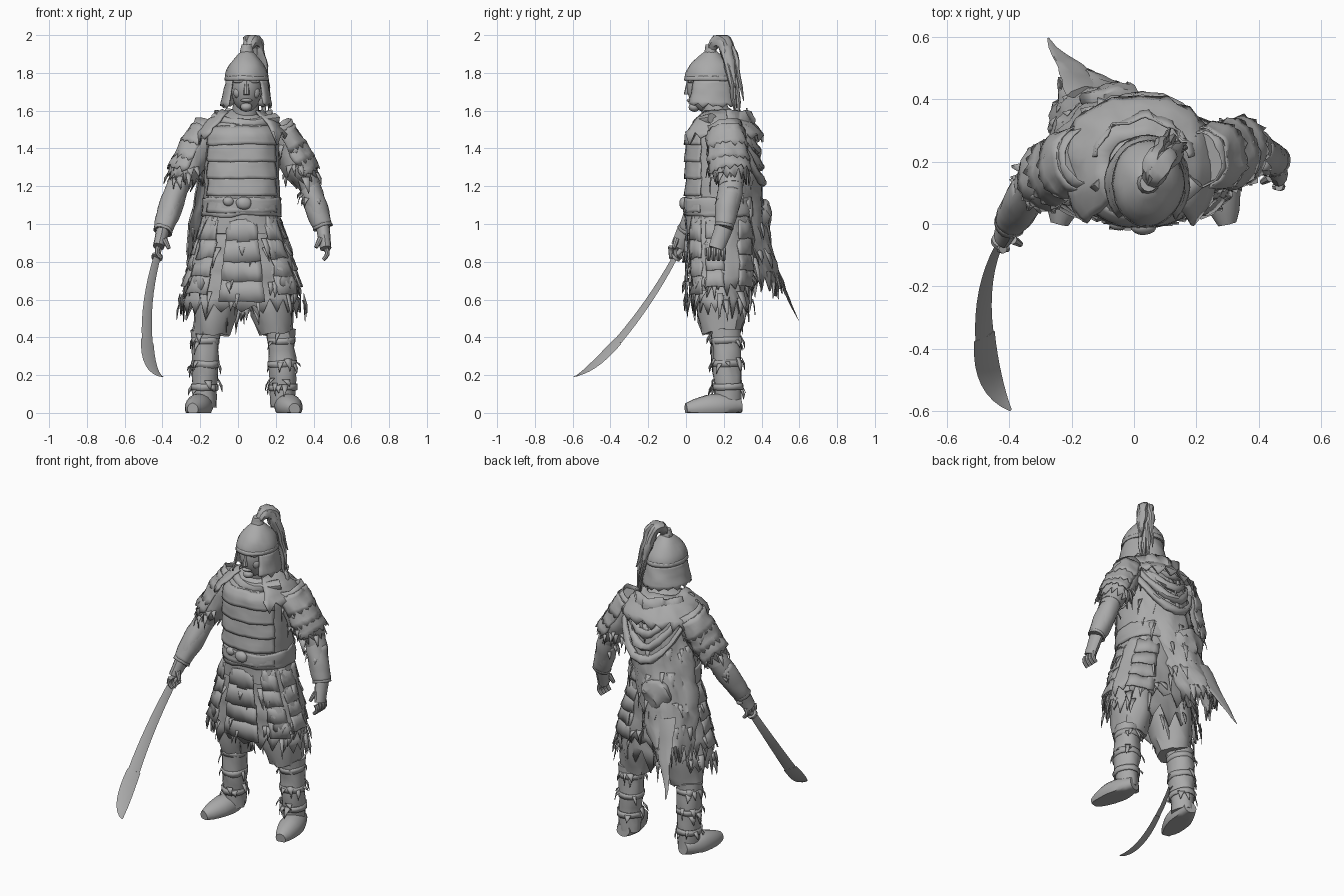
import bpy, bmesh, math, random
from mathutils import Vector, Matrix, noise

random.seed(4)
cube = bpy.data.objects.get("Cube")
if cube:
    bpy.data.objects.remove(cube, do_unlink=True)

shade = (0.4, 0.4, 0.4, 1)
grey = bpy.data.materials.new("stone grey")
grey.use_nodes = True
grey.diffuse_color = shade
grey.node_tree.nodes["Principled BSDF"].inputs["Base Color"].default_value = shade


def finish(name, bm, thick=0):
    bmesh.ops.recalc_face_normals(bm, faces=bm.faces)
    mesh = bpy.data.meshes.new(name)
    bm.to_mesh(mesh)
    bm.free()
    mesh.materials.append(grey)
    part = bpy.data.objects.new(name, mesh)
    bpy.context.collection.objects.link(part)
    bpy.ops.object.select_all(action='DESELECT')
    part.select_set(True)
    bpy.context.view_layer.objects.active = part
    bpy.ops.object.shade_smooth_by_angle(angle=math.radians(40))
    if thick:
        part.modifiers.new("thickness", 'SOLIDIFY').thickness = thick


def crumple(point, amount):
    return point + (noise.noise_vector(point * 14) + noise.noise_vector(point * 35) / 2) * amount


def loft(name, path, sizes, sides=18, arc=None, hem=0, hollow=False, level=False,
         wrinkle=.006, box=1, thick=0, roll=0):
    """Skin elliptical rings along a path; a hem makes the last ring ragged."""
    bm = bmesh.new()
    first, last = arc or (0, 360)
    count, end = (sides + 1 if arc else sides), len(path) - 1
    grid = []
    for j, (centre, (width, depth)) in enumerate(zip(path, sizes)):
        up = Vector((0, 0, 1))
        along = path[max(j - 1, 0)] - path[min(j + 1, end)]
        turn = Matrix.Identity(3) if level else up.rotation_difference(along).to_matrix()
        turn = turn @ Matrix.Rotation(math.radians(roll), 3, 'Z')
        ring = []
        for i in range(count):
            angle = math.radians(first + (last - first) * i / sides)
            c, s = math.cos(angle), math.sin(angle)
            spot = Vector((math.copysign(abs(c) ** box, c) * width,
                           math.copysign(abs(s) ** box, s) * depth, 0))
            if j == end:
                spot.z += hem * (random.uniform(-1, -.3) if i % 2 else random.uniform(0, .5))
            spot = crumple(centre + turn @ spot, wrinkle)
            spot.z = min(max(spot.z, 0), 2)
            ring.append(bm.verts.new(spot))
        grid.append(ring)
    for upper, lower in zip(grid, grid[1:]):
        for i in range(sides):
            k = (i + 1) % count
            bm.faces.new((upper[i], upper[k], lower[k], lower[i]))
    if not (arc or hollow or hem):
        bm.faces.new(grid[0])
        bm.faces.new(grid[-1])
    finish(name, bm, thick)


def hull(name, start, end, first, last, bulge=0, bend=(0, 0, 0), squash=1, steps=8, **style):
    """Loft from start to end, bending and bulging most halfway."""
    start, end, bend = Vector(start), Vector(end), Vector(bend)
    path, sizes = [], []
    for k in range(steps + 1):
        t = k / steps
        arch = 4 * t * (1 - t)
        path.append(start.lerp(end, t) + bend * arch)
        radius = first + (last - first) * t + bulge * arch
        sizes.append((radius, radius * squash))
    loft(name, path, sizes, **style)


def axis(height):
    return Vector((.02, .18, height))


def body(height):
    """Half width and half depth of the figure at a height."""
    slope = math.sqrt(min(max((1.62 - height) / .14, 0), 1))
    return (.2 + max(0, 1.05 - height) * .3) * slope, .18 * slope


def layer(name, top, bottom, grow=0, flare=0, steps=6, box=.85, **style):
    """Clothing that follows the body, offset outward by grow and flare."""
    path, sizes = [], []
    for k in range(steps + 1):
        path.append(axis(top + (bottom - top) * k / steps))
        sizes.append([half + grow + flare * k / steps for half in body(path[-1].z)])
    loft(name, path, sizes, box=box, **style)


def blob(name, centre, size, wrinkle=.003):
    bm = bmesh.new()
    bmesh.ops.create_icosphere(bm, subdivisions=3, radius=1)
    for vert in bm.verts:
        scaled = Vector(a * b for a, b in zip(vert.co, size))
        vert.co = crumple(Vector(centre) + scaled, wrinkle)
    finish(name, bm)


def rags(name, centre, reach, count=8, drop=.07, arc=(0, 360)):
    """Pointed cloth strips hanging around an ellipse."""
    bm = bmesh.new()
    for _ in range(count):
        angle = math.radians(random.uniform(*arc))
        c, s = math.cos(angle), math.sin(angle)
        out = Vector((c, s, 0))
        side = Vector((-s, c, 0)) * random.uniform(.01, .025)
        root = centre + Vector((c * reach[0], s * reach[1], random.uniform(-.03, .03)))
        tip = root + out * random.uniform(0, .03) + side * random.uniform(-1, 1)
        tip.z -= drop * random.uniform(.5, 1.2)
        middle = root.lerp(tip, .5) + out * .01
        a, b, m, e = [bm.verts.new(p) for p in (root - side, root + side, middle + side / 2, tip)]
        bm.faces.new((a, b, m))
        bm.faces.new((a, m, e))
    finish(name, bm, .003)


# Torso, chest armour and belt
layer("torso", 1.61, .95, steps=14, sides=24, wrinkle=.01)
for row in range(5):
    top = 1.52 - row * .09
    layer("chest_plate_row", top, top - .1, flare=.012, arc=(-150, -30), thick=.006)
layer("belt", 1.14, 1.04, grow=.008, hollow=True, sides=28, thick=.01, wrinkle=.012)
blob("belt_knot", (.03, -.01, 1.11), (.04, .025, .035))
blob("belt_buckle", (-.05, 0, 1.12), (.03, .02, .025))

# Skirt layers and armour panels
layer("under_robe", 1, .57, grow=-.03, sides=44, steps=12, hem=.1, thick=.006, wrinkle=.014)
layer("coat_skirt", 1.04, .68, arc=(-55, 235), sides=40, steps=9, hem=.07, thick=.008, wrinkle=.016)
for middle, half, length in ((-90, 17, .42), (-136, 15, .38), (-44, 15, .38),
                             (-172, 13, .34), (-8, 13, .34), (50, 20, .34)):
    for row in range(4):
        layer("skirt_plate", 1.02 - length * row / 4, 1.01 - length * (row + 1) / 4, flare=.008,
              arc=(middle - half, middle + half), sides=6, steps=2, thick=.008, wrinkle=.012)
for height in (.9, .72, .62):
    rags("skirt_rags", axis(height), body(height), count=22, drop=.11)
rags("inner_rags", axis(.58), (.1, .1), count=14, drop=.14)

# Legs, boots and feet
for side, sign in (("left", 1), ("right", -1)):
    hip, knee, ankle, heel, toe = [
        Vector((.03 + sign * out, back, height)) for out, back, height in
        ((.11, .19, .85), (.17, .19, .42), (.21, .225, .03), (.21, .29, .04), (.27, 0, .02))]
    shin = Vector((.03 + sign * .2, .21, .44))
    hull(side + "_trouser", hip, knee, .11, .09, bulge=.025, squash=1.15, wrinkle=.018)
    hull(side + "_boot", shin, ankle, .075, .062, squash=1.1, wrinkle=.012)
    hull(side + "_foot", heel, toe, .04, .03, bulge=.035, wrinkle=.003)
    for part in (.1, .4, .7):
        strap = shin.lerp(ankle, part)
        hull(side + "_boot_strap", strap, shin.lerp(ankle, part + .08), .075, .074,
             squash=1.1, steps=1, hollow=True, thick=.008)
        rags(side + "_boot_rags", strap, (.07, .08), drop=.06)

# Arms: layered sleeves, bracers and hands
arms = (("left", 1, (.22, .21, 1.49), (.38, .24, 1.2), (.45, .2, .98), (.465, .16, .87)),
        ("right", -1, (-.17, .21, 1.49), (-.32, .13, 1.2), (-.4, 0, .96), (-.42, -.04, .88)))
for side, sign, *joints in arms:
    shoulder, elbow, wrist, fist = map(Vector, joints)
    hull(side + "_upper_arm", shoulder, elbow, .09, .06, squash=1.1)
    hull(side + "_forearm", elbow.lerp(wrist, -.1), wrist, .055, .04, bulge=.012, squash=1.1)
    hull(side + "_sleeve", shoulder.lerp(elbow, -.1), shoulder.lerp(elbow, .85), .08, .075, bulge=.015,
         squash=1.15, sides=24, hem=.05, thick=.006, wrinkle=.016)
    for start in (0, .25, .45):
        hull(side + "_shoulder_plate", shoulder.lerp(elbow, start), shoulder.lerp(elbow, start + .33),
             .092, .098, squash=1.15, steps=4, arc=(-95, 95) if sign > 0 else (85, 275),
             hem=.02, thick=.006, wrinkle=.014)
        rags(side + "_sleeve_rags", shoulder.lerp(elbow, start + .3), (.09, .1), drop=.08)
    hull(side + "_bracer", elbow.lerp(wrist, .1), wrist, .06, .048, bulge=.008, hollow=True, thick=.006)
    hull(side + "_cuff", elbow.lerp(wrist, .9), wrist, .05, .052, steps=1, hollow=True, thick=.006)
    rags(side + "_bracer_rags", elbow.lerp(wrist, .2), (.06, .06), count=5)
    hull(side + "_palm", wrist, fist, .035, .03, squash=1.4, sides=12, wrinkle=.002)
    for finger in range(4):
        knuckle = fist + Vector((0, finger * .026 - .04, 0))
        hull(side + "_finger", knuckle, knuckle + Vector((-sign * .015, 0, -.06)), .015, .01,
             bend=(sign * .015, 0, 0), sides=8, steps=4, wrinkle=0)
    thumb = wrist.lerp(fist, .5) + Vector((-sign * .02, -.03, 0))
    hull(side + "_thumb", thumb, thumb + Vector((-sign * .025, -.015, -.05)), .016, .01, sides=8, wrinkle=0)

# Curved sabre, straight near the guard and swept at the tip
guard = Vector((-.43, -.06, .82))
pommel = Vector((-.4, .03, .93))
swell = Vector((-.48, -.36, .38))
hull("sword_grip", pommel, guard, .014, .014, sides=10, wrinkle=0)
blob("sword_pommel", pommel, (.02, .02, .02))
hull("sword_guard", guard.lerp(pommel, .1), guard, .03, .03, steps=1, wrinkle=0)
hull("sword_blade", guard, swell, .022, .035, bend=(-.02, .01, -.01),
     squash=.2, sides=4, roll=35, wrinkle=0)
hull("sword_tip", swell, (-.395, -.598, .19), .04, .004, bulge=.016, bend=(-.02, -.02, -.04),
     squash=.18, sides=4, roll=35, wrinkle=0)

# Neck and face
face = Vector((.045, .115, 1.73))
hull("neck", face, (.04, .17, 1.55), .06, .075)
blob("head", face, (.085, .11, .14))
hull("nose", face + Vector((0, -.1, .03)), face + Vector((0, -.11, -.045)), .01, .017, sides=8, wrinkle=0)
blob("mouth", face + Vector((0, -.09, -.075)), (.03, .02, .01))
blob("chin", face + Vector((0, -.07, -.11)), (.03, .03, .025))
for sign in (-1, 1):
    blob("brow", face + Vector((sign * .04, -.09, .025)), (.03, .016, .01))
    blob("cheek", face + Vector((sign * .045, -.065, -.035)), (.025, .025, .03))

# Helmet with rim, flap and plume
crown, rim, nape = [Vector((.045, .13, height)) for height in (1.92, 1.76, 1.63)]
hull("helmet_dome", crown, rim, .02, .115, bulge=.026, squash=1.2, sides=24, wrinkle=.005)
hull("helmet_rim", rim.lerp(crown, .15), rim, .114, .117, squash=1.2, steps=2,
     hollow=True, sides=28, thick=.006, wrinkle=.004)
hull("neck_flap", rim, nape, .112, .138, squash=1.12, arc=(-48, 228), sides=26, hem=.02, thick=.008)
hull("plume_base", crown.lerp(rim, -.2), crown.lerp(rim, .1), .026, .035, sides=12)
for drift, tip in ((0, 1.52), (-.03, 1.66), (.015, 1.6), (.01, 1.72), (-.015, 1.58)):
    hull("plume_strand", crown, (.15 + drift, .27 - drift, tip), .024, .003, bulge=.014,
         bend=(drift / 3, .01, (2.29 - tip) / 4), sides=8, steps=14, wrinkle=.012)

# Mantle, scarf and hood folds
layer("mantle", 1.6, 1.47, grow=.03, flare=.02, arc=(-50, 230), sides=32, hem=.05, thick=.01, wrinkle=.014)
hull("scarf", (-.12, .14, 1.56), (.2, .14, 1.56), .03, .03, bend=(0, -.08, -.03), sides=10, wrinkle=.01)
for fold in range(4):
    reach, height = .13 + fold * .03, 1.56 - fold * .03
    hull("hood_fold", (.03 - reach, .27, height), (.03 + reach, .27, height), .012, .012, bulge=.014,
         bend=(0, .1 + fold * .01, -.1 - fold * .05), sides=10, wrinkle=.012)

# Torn cape sweeping back to the right
path, sizes = [], []
for step in range(19):
    t = step / 20
    path.append(Vector((.03 - .24 * t * t, .2 + .12 * t ** 3, 1.6 - t)))
    sizes.append((.15 - .08 * t + .4 * t * (1 - t), .14 + .08 * math.sqrt(t)))
loft("cape", path, sizes, arc=(5, 175), sides=30, level=True, hem=.1, thick=.008, wrinkle=.022)
for centre, reach in list(zip(path, sizes))[3:16:3]:
    rags("cape_rags", centre, reach, drop=.13, arc=(15, 165))
hull("cape_tail", (-.14, .42, .9), (-.275, .595, .49), .08, .004, squash=.25, sides=10, wrinkle=.012)
blob("back_pouch", (-.07, .4, 1.04), (.1, .05, .09), wrinkle=.02)
